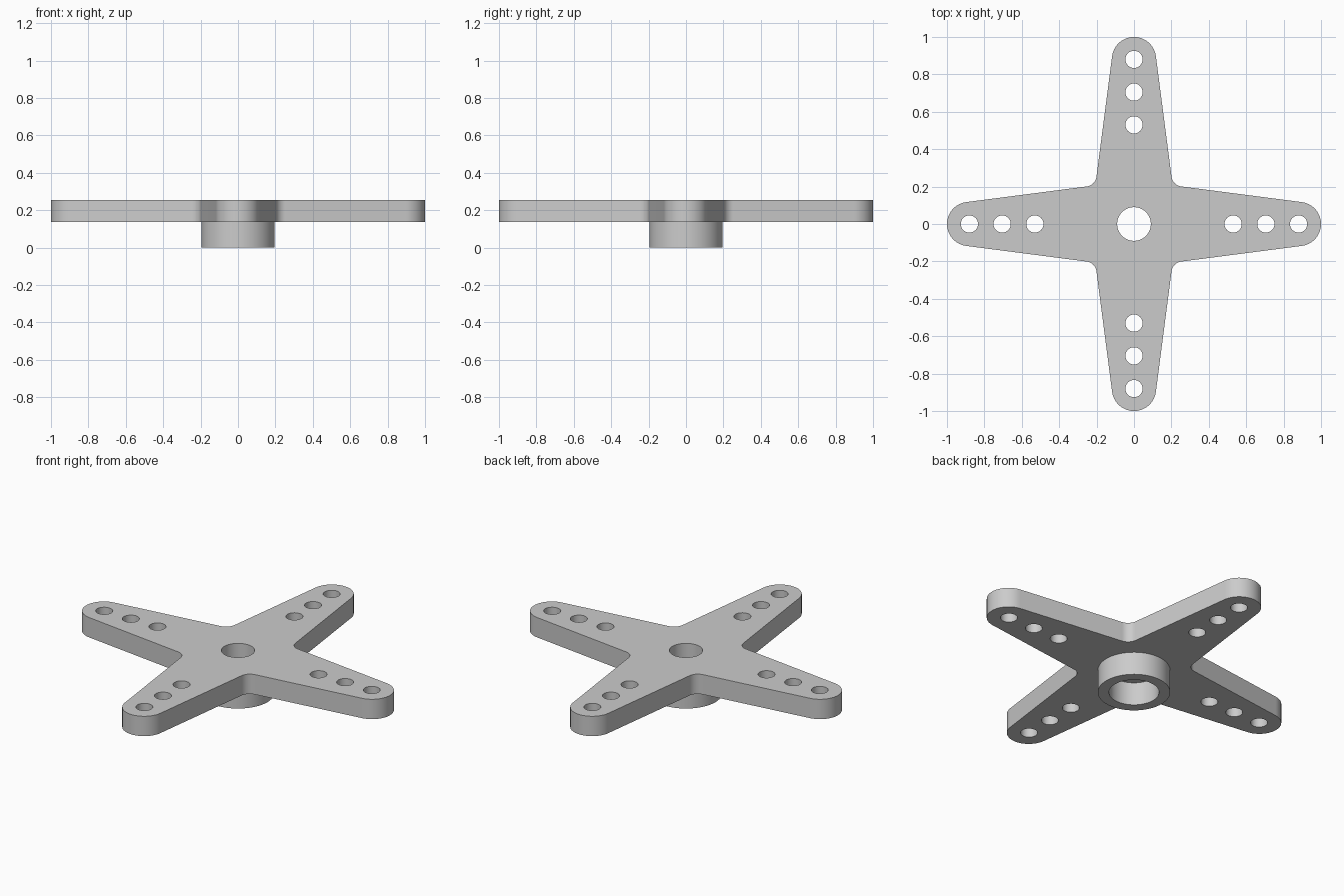
import bpy, bmesh
from math import pi, sin, cos, tan, radians
from mathutils import Vector, Matrix

if "Cube" in bpy.data.objects:
    bpy.data.objects.remove(bpy.data.objects["Cube"])

PLATE_Z, TOP_Z = 0.137, 0.255
TIP_R, TIP_C = 0.118, 0.882          # rounded arm end
TAPER = radians(7.4)                 # slope of arm sides
FILLET_R = 0.06                      # inner corner between arms
HUB_R, BORE_R, SHAFT_R, HOLE_R = 0.195, 0.135, 0.09, 0.046


def arc(cx, cy, r, a0, a1, n):
    return [Vector((cx + r * cos(a0 + (a1 - a0) * i / n),
                    cy + r * sin(a0 + (a1 - a0) * i / n))) for i in range(n + 1)]


def circle(cx, cy, r, n):
    return arc(cx, cy, r, 0, 2 * pi, n)[:-1]


def cross_outline():
    # Arm end along +x, then the fillet into the next arm, repeated four times
    half = pi / 2 - TAPER
    tip = arc(TIP_C, 0, TIP_R, -half, half, 24)
    t = tip[-1]
    corner = (t.y + t.x * tan(TAPER)) / (1 + tan(TAPER))
    sweep = pi / 4 - TAPER
    c = corner + FILLET_R / cos(sweep) / 2 ** 0.5
    mid = 1.25 * pi
    fillet = arc(c, c, FILLET_R, mid + sweep, mid - sweep, 10)
    return [Matrix.Rotation(k * pi / 2, 2) @ p for k in range(4) for p in tip + fillet]


bm = bmesh.new()


def loop(points, z):
    vs = [bm.verts.new((p.x, p.y, z)) for p in points]
    return [bm.edges.new((vs[i], vs[(i + 1) % len(vs)])) for i in range(len(vs))]


def fill(*loops):
    bmesh.ops.triangle_fill(bm, use_beauty=True, edges=[e for l in loops for e in l])


def wall(a, b):
    for e, f in zip(a, b):
        bm.faces.new((e.verts[0], e.verts[1], f.verts[1], f.verts[0]))


# Plate outline and arm holes
shapes = [cross_outline()]
for k in range(4):
    for d in (0.53, 0.705, 0.88):
        shapes.append(circle(d * cos(k * pi / 2), d * sin(k * pi / 2), HOLE_R, 32))
top = [loop(s, TOP_Z) for s in shapes]
bottom = [loop(s, PLATE_Z) for s in shapes]
for a, b in zip(top, bottom):
    wall(a, b)

# Shaft hole, hub and counterbore
shaft, bore, hub = (circle(0, 0, r, 64) for r in (SHAFT_R, BORE_R, HUB_R))
shaft_top, shaft_low = loop(shaft, TOP_Z), loop(shaft, PLATE_Z)
bore_top, bore_low = loop(bore, PLATE_Z), loop(bore, 0)
hub_top, hub_low = loop(hub, PLATE_Z), loop(hub, 0)
for a, b in ((shaft_top, shaft_low), (shaft_low, bore_top), (bore_top, bore_low),
             (bore_low, hub_low), (hub_low, hub_top)):
    wall(a, b)

# Flat faces of the plate
fill(*top, shaft_top)
fill(*bottom, hub_top)

bmesh.ops.recalc_face_normals(bm, faces=bm.faces[:])
mesh = bpy.data.meshes.new("four_arm_horn")
bm.to_mesh(mesh)
bm.free()
horn = bpy.data.objects.new("four_arm_horn", mesh)
bpy.context.collection.objects.link(horn)
bpy.context.view_layer.objects.active = horn
horn.select_set(True)
bpy.ops.object.shade_smooth_by_angle(angle=radians(30))
